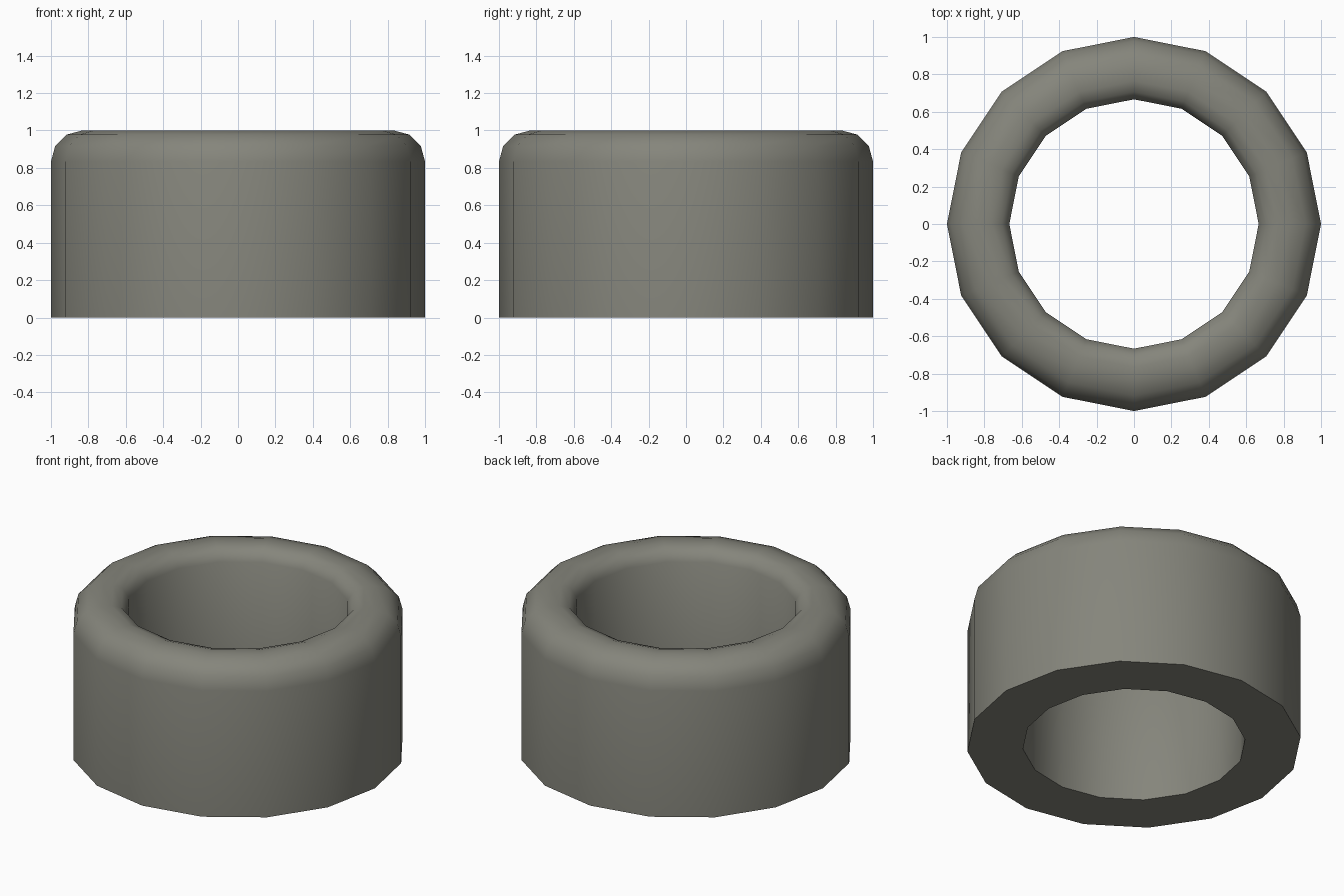
import bpy, bmesh, math

if "Cube" in bpy.data.objects:
    bpy.data.objects.remove(bpy.data.objects["Cube"])

SIDES = 16

# outer shoulder is a quarter arc, inner lip is a small bevel, base is flat
R = 1 / 6
profile = [(2 / 3, 0), (1, 0)]
profile += [(1 - R + R * math.cos(math.radians(a)), 1 - R + R * math.sin(math.radians(a)))
            for a in (0, 30, 60, 90)]
profile += [(0.765, 1.0), (0.707, 0.98), (2 / 3, 0.92)]

# ring: lathe the closed profile around z
bm = bmesh.new()
rings = []
for i in range(SIDES):
    t = 2 * math.pi * i / SIDES
    rings.append([bm.verts.new((r * math.cos(t), r * math.sin(t), z)) for r, z in profile])
n = len(profile)
for i in range(SIDES):
    a, b = rings[i], rings[(i + 1) % SIDES]
    for j in range(n):
        k = (j + 1) % n
        bm.faces.new((a[j], b[j], b[k], a[k]))
bmesh.ops.recalc_face_normals(bm, faces=bm.faces)
mesh = bpy.data.meshes.new("ring")
bm.to_mesh(mesh)
bm.free()
ring = bpy.data.objects.new("ring", mesh)
bpy.context.collection.objects.link(ring)

# single warm grey colour
mat = bpy.data.materials.new("warm grey")
mat.diffuse_color = (0.235, 0.235, 0.2, 1)
mat.use_nodes = True
mat.node_tree.nodes["Principled BSDF"].inputs["Base Color"].default_value = mat.diffuse_color
mesh.materials.append(mat)

# smooth sides, crisp base edges
bpy.context.view_layer.objects.active = ring
ring.select_set(True)
bpy.ops.object.shade_smooth_by_angle(angle=math.radians(40))
